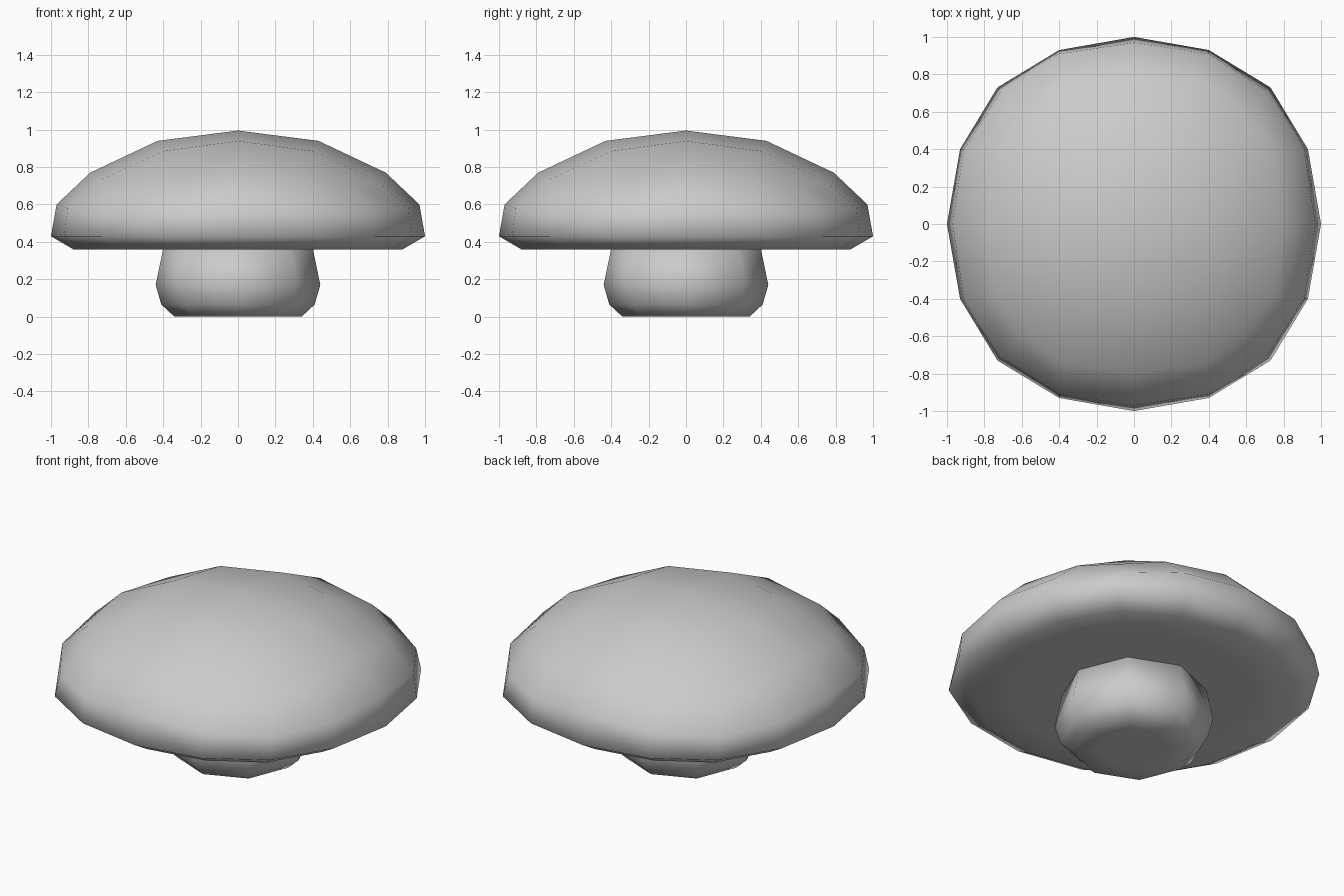
import bpy, bmesh

if "Cube" in bpy.data.objects:
    bpy.data.objects.remove(bpy.data.objects["Cube"])


def ring_points(axis, mid, corner, z):
    """16 points from one eighth: on axis, between, on the diagonal; z per type."""
    za, zm, zc = z
    quarter = [(axis, 0, za), (mid[0], mid[1], zm), (corner, corner, zc), (mid[1], mid[0], zm)]
    pts = []
    for _ in range(4):
        pts += quarter
        quarter = [(-y, x, h) for x, y, h in quarter]
    return pts


def bridge(bm, a, b):
    n = len(a)
    for i in range(n):
        bm.faces.new((a[i], a[(i + 1) % n], b[(i + 1) % n], b[i]))


def finish(name, bm):
    bmesh.ops.recalc_face_normals(bm, faces=bm.faces)
    mesh = bpy.data.meshes.new(name)
    bm.to_mesh(mesh)
    bm.free()
    for p in mesh.polygons:
        p.use_smooth = True
    obj = bpy.data.objects.new(name, mesh)
    bpy.context.collection.objects.link(obj)
    return obj


# Cap: rings of 16 from the dome edge down to the underside
bm = bmesh.new()
rings = [[bm.verts.new(p) for p in ring_points(*r)] for r in (
    (0.79, (0.74, 0.39), 0.60, (0.77, 0.73, 0.70)),
    (0.97, (0.91, 0.40), 0.71, (0.60, 0.58, 0.56)),
    (1.00, (0.93, 0.40), 0.73, (0.43, 0.43, 0.43)),
    (0.88, (0.82, 0.35), 0.645, (0.36, 0.36, 0.36)),
    (0.66, (0.62, 0.26), 0.48, (0.36, 0.36, 0.36)),
)]
for a, b in zip(rings, rings[1:]):
    bridge(bm, a, b)
bm.faces.new(rings[-1])

# Cap dome: 4 x 4 quad patch closing the first ring
edge = rings[0]
inner = []
for i in range(4):
    for p in ((0.43, 0, 0.94), (0.40, 0.40, 0.885)):
        x, y, z = p
        for _ in range(i):
            x, y = -y, x
        inner.append(bm.verts.new((x, y, z)))
centre = bm.verts.new((0, 0, 0.995))
for q in range(4):
    e = 4 * q
    side, diag, nxt = inner[2 * q], inner[2 * q + 1], inner[(2 * q + 2) % 8]
    bm.faces.new((edge[e], edge[e + 1], diag, side))
    bm.faces.new((edge[e + 1], edge[e + 2], edge[e + 3], diag))
    bm.faces.new((edge[e + 3], edge[(e + 4) % 16], nxt, diag))
    bm.faces.new((centre, side, diag, nxt))
finish("mushroom_cap", bm)

# Stem: octagonal, bulging near the foot
bm = bmesh.new()
rings = []
for r, z in ((0.40, 0.365), (0.44, 0.17), (0.41, 0.065), (0.34, 0.0), (0.20, 0.0)):
    d = r * 0.71
    rings.append([bm.verts.new((x, y, z)) for x, y in (
        (r, 0), (d, d), (0, r), (-d, d), (-r, 0), (-d, -d), (0, -r), (d, -d))])
for a, b in zip(rings, rings[1:]):
    bridge(bm, a, b)
bm.faces.new(rings[0])
bm.faces.new(rings[-1])
stem = finish("mushroom_stem", bm)
